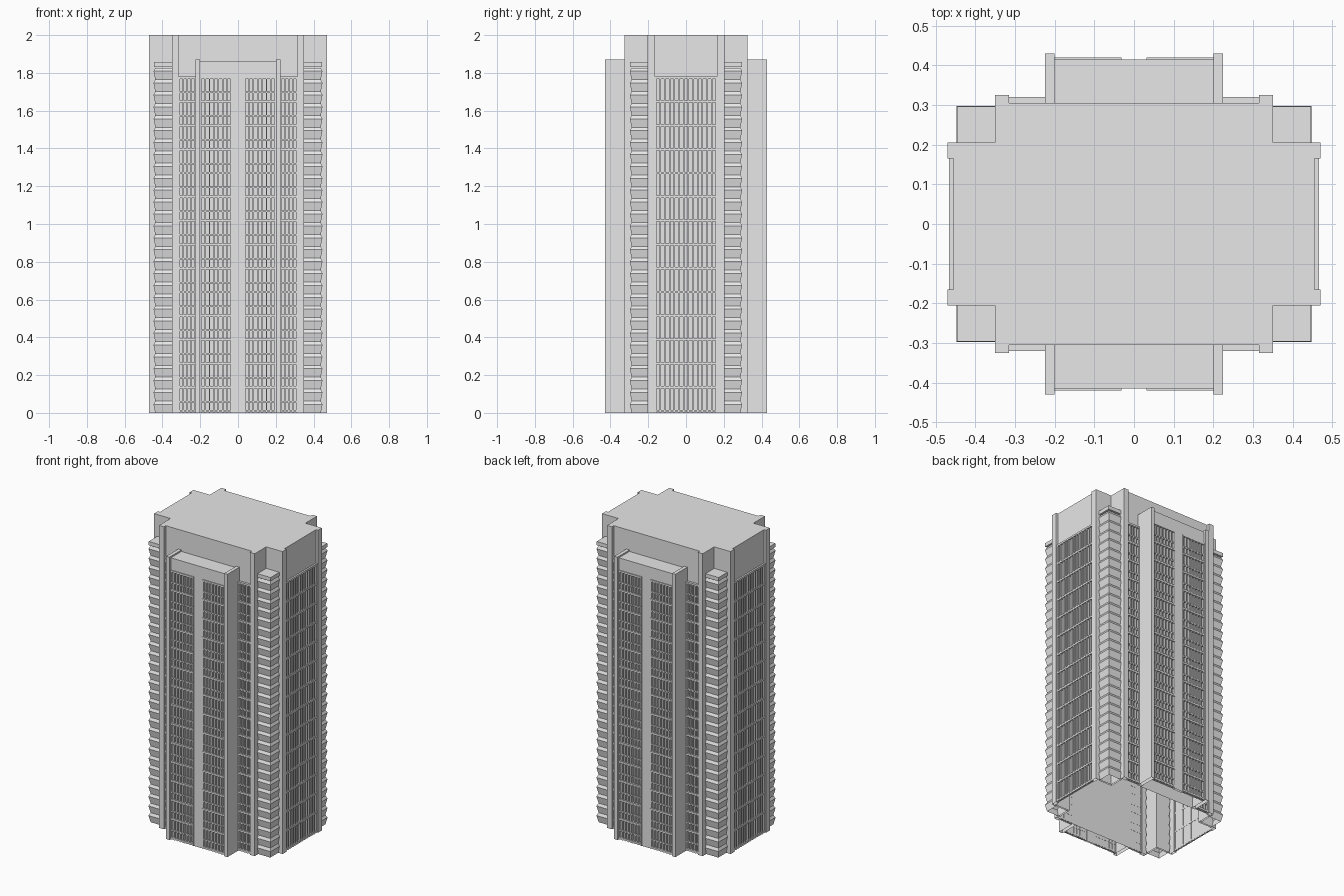
import bpy, bmesh

if "Cube" in bpy.data.objects:
    bpy.data.objects.remove(bpy.data.objects["Cube"])

grey = bpy.data.materials.new("light grey concrete")
grey.diffuse_color = (0.8, 0.8, 0.8, 1)
grey.use_nodes = True
grey.node_tree.nodes["Principled BSDF"].inputs["Base Color"].default_value = grey.diffuse_color

FLOORS, STEP, BASE = 14, 0.126, 0.010   # window rows


def finish(name, bm):
    """Turn a bmesh into an object; the model is open at ground level."""
    bmesh.ops.recalc_face_normals(bm, faces=bm.faces)
    ground = [f for f in bm.faces if all(v.co.z < 1e-5 for v in f.verts)]
    bmesh.ops.delete(bm, geom=ground, context='FACES')
    me = bpy.data.meshes.new(name)
    bm.to_mesh(me)
    bm.free()
    me.materials.append(grey)
    ob = bpy.data.objects.new(name, me)
    bpy.context.collection.objects.link(ob)
    return ob


def loft(bm, rings):
    """Skin a stack of equal-sized rings and cap both ends."""
    vs = [[bm.verts.new(p) for p in r] for r in rings]
    n = len(vs[0])
    for a, b in zip(vs, vs[1:]):
        for i in range(n):
            j = (i + 1) % n
            bm.faces.new((a[i], a[j], b[j], b[i]))
    bm.faces.new(vs[0])
    bm.faces.new(vs[-1])


def ring(x0, x1, y0, y1, z):
    return [(x0, y0, z), (x1, y0, z), (x1, y1, z), (x0, y1, z)]


def box(bm, x0, x1, y0, y1, z0, z1):
    loft(bm, [ring(x0, x1, y0, y1, z0), ring(x0, x1, y0, y1, z1)])


def facade_box(bm, side, u0, u1, d0, d1, z0, z1):
    """Box given by width along a facade and distance out from the centre."""
    axis, s = side
    a, b = sorted((s * d0, s * d1))
    if axis == 'y':
        box(bm, u0, u1, a, b, z0, z1)
    else:
        box(bm, a, b, u0, u1, z0, z1)


def window_grid(bm, side, u0, u1, d0, d1, bays, bar, rail):
    """Floor slabs, upright bars and an optional middle rail."""
    for k in range(FLOORS + 1):
        z = BASE + k * STEP
        facade_box(bm, side, u0, u1, d0, d1, z - 0.006, z + 0.006)
        if rail and k < FLOORS:
            facade_box(bm, side, u0, u1, d0, d1 - 0.003, z + 0.046, z + 0.054)
    for i in range(bays + 1):
        c = u0 + bar / 2 + (u1 - u0 - bar) * i / bays
        facade_box(bm, side, c - bar / 2, c + bar / 2, d0, d1 - 0.002,
                   0, BASE + FLOORS * STEP)


# Main tower: cross-shaped core with notched corners
quarter = [(0.455, 0.205), (0.35, 0.205), (0.35, 0.305)]
plan = (quarter + [(-x, y) for x, y in reversed(quarter)]
        + [(-x, -y) for x, y in quarter]
        + [(x, -y) for x, y in reversed(quarter)])
bm = bmesh.new()
loft(bm, [[(x, y, z) for x, y in plan] for z in (0, 2)])
finish("tower_core", bm)

# Full-height piers beside the notched corners
bm = bmesh.new()
for s in (-1, 1):
    for t in (-1, 1):
        u = sorted((t * 0.315, t * 0.35))
        facade_box(bm, ('y', s), *u, 0.30, 0.325, 0, 2)
        u = sorted((t * 0.165, t * 0.205))
        facade_box(bm, ('x', s), *u, 0.45, 0.47, 0, 2)
finish("corner_piers", bm)

# Corner shafts with lapped boards and a flat cap
bm = bmesh.new()
for s in (-1, 1):
    for t in (-1, 1):
        def corner(inset, z):
            xs = sorted((s * 0.34, s * (0.447 - inset)))
            ys = sorted((t * 0.195, t * (0.297 - inset)))
            return ring(*xs, *ys, z)
        rings = []
        for k in range(29):
            rings += [corner(0.009, k * 0.063), corner(0, k * 0.063 + 0.045)]
        rings.append(corner(0.009, 1.827))
        loft(bm, rings)
        loft(bm, [corner(0.001, 1.832), corner(0.001, 1.857)])
finish("corner_shafts", bm)

# Window grids on the two narrow sides
for s, label in ((1, "right"), (-1, "left")):
    bm = bmesh.new()
    window_grid(bm, ('x', s), -0.165, 0.165, 0.454, 0.466, 13, 0.008, False)
    finish(label + "_window_grid", bm)

# Projecting bays, with flanking windows, front and back
for s, label in ((-1, "front"), (1, "back")):
    side = ('y', s)
    bm = bmesh.new()
    facade_box(bm, side, -0.2, 0.2, 0.30, 0.406, 0, 1.86)      # glass wall
    facade_box(bm, side, -0.032, 0.032, 0.40, 0.415, 0, 1.78)  # middle strip
    facade_box(bm, side, -0.2, 0.2, 0.40, 0.415, 1.78, 1.86)   # lintel
    finish(label + "_bay", bm)

    bm = bmesh.new()
    for t in (-1, 1):
        u = sorted((t * 0.2, t * 0.224))
        facade_box(bm, side, *u, 0.30, 0.43, 0, 1.87)
    finish(label + "_bay_fins", bm)

    bm = bmesh.new()
    for t in (-1, 1):
        u = sorted((t * 0.032, t * 0.2))
        window_grid(bm, side, *u, 0.404, 0.42, 7, 0.007, True)
        u = sorted((t * 0.224, t * 0.315))
        window_grid(bm, side, *u, 0.304, 0.32, 4, 0.007, True)
    finish(label + "_window_grid", bm)
